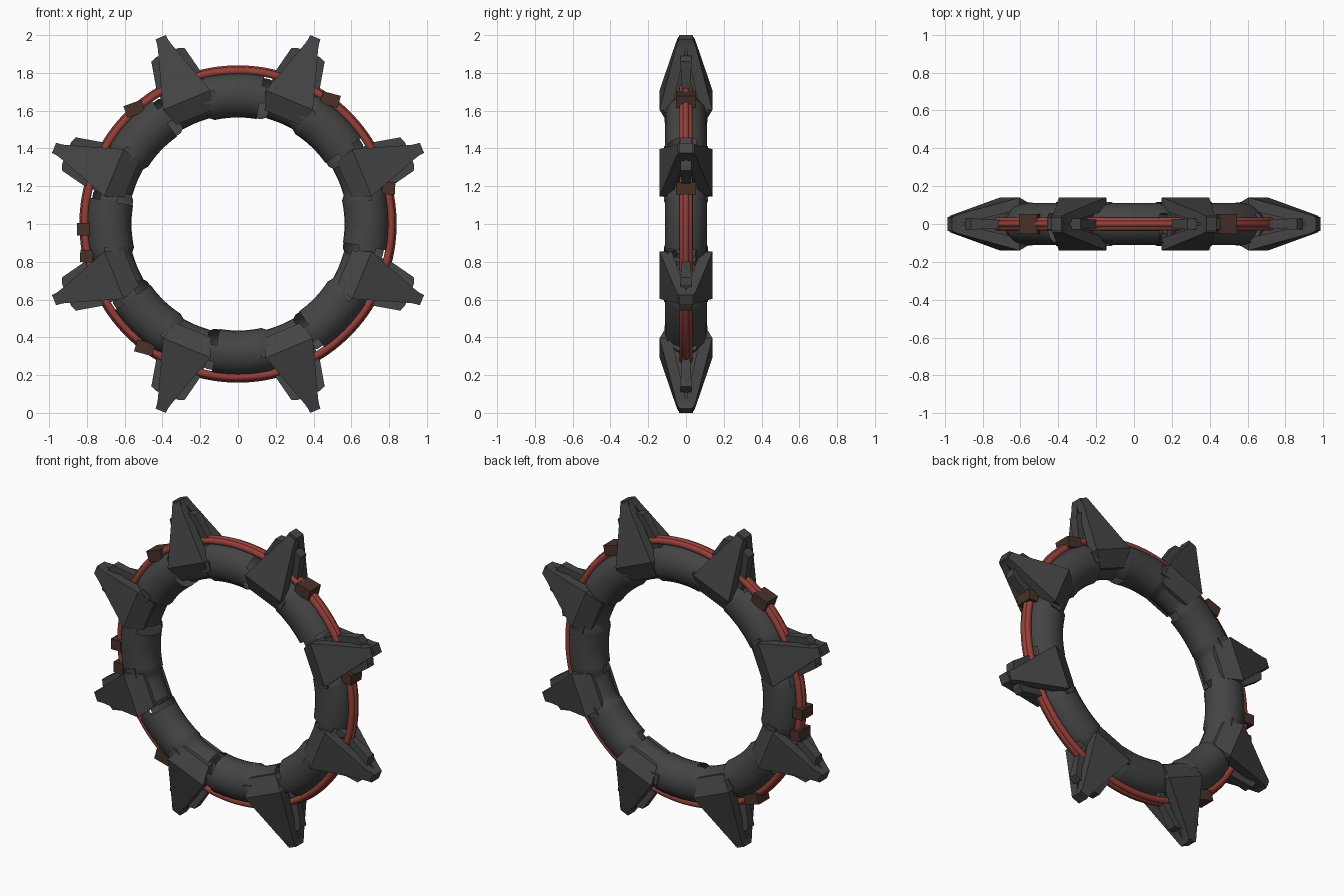
import bpy, bmesh
from math import sin, cos, pi, radians, degrees
from mathutils import Matrix

cube = bpy.data.objects.get("Cube")
if cube:
    bpy.data.objects.remove(cube, do_unlink=True)


def material(name, rgb):
    m = bpy.data.materials.new(name)
    m.use_nodes = True
    m.diffuse_color = (*rgb, 1)
    node = m.node_tree.nodes["Principled BSDF"]
    node.inputs["Base Color"].default_value = (*rgb, 1)
    node.inputs["Roughness"].default_value = 0.8
    return m


IRON = material("dark iron", (0.058, 0.058, 0.058))
RED = material("red cable", (0.30, 0.05, 0.04))
BROWN = material("brown clip", (0.064, 0.031, 0.022))
SPIKES = [22.5 + 45 * i for i in range(8)]


def finish(bm, name, mat, matrix=Matrix.Translation((0, 0, 1)), smooth=False):
    bmesh.ops.recalc_face_normals(bm, faces=bm.faces)
    mesh = bpy.data.meshes.new(name)
    bm.to_mesh(mesh)
    bm.free()
    mesh.materials.append(mat)
    for p in mesh.polygons:
        p.use_smooth = smooth
    ob = bpy.data.objects.new(name, mesh)
    ob.matrix_world = matrix
    bpy.context.collection.objects.link(ob)


def placed(angle):
    """Local x points outward from the hub, y is depth, z runs along the rim."""
    return Matrix.Translation((0, 0, 1)) @ Matrix.Rotation(-radians(angle), 4, 'Y')


def add_loft(bm, sections):
    """Join box sections (x, y0, y1, z0, z1) into one closed solid."""
    rings = [[bm.verts.new(c) for c in ((x, y0, z0), (x, y1, z0), (x, y1, z1), (x, y0, z1))]
             for x, y0, y1, z0, z1 in sections]
    for a, b in zip(rings, rings[1:]):
        for i in range(4):
            j = (i + 1) % 4
            bm.faces.new((a[i], a[j], b[j], b[i]))
    bm.faces.new(rings[0])
    bm.faces.new(rings[-1])


def add_torus(bm, major, rad, depth, y=0, nu=144, nv=24, radius_at=None, skip=None):
    grid = []
    for i in range(nu):
        a = 2 * pi * i / nu
        k = radius_at(degrees(a)) if radius_at else 1
        row = []
        for j in range(nv):
            b = 2 * pi * j / nv
            r = major - rad * k * cos(b)
            row.append(bm.verts.new((r * cos(a), y - depth * k * sin(b), r * sin(a))))
        grid.append(row)
    for i in range(nu):
        for j in range(nv):
            if skip and skip(360 * (i + .5) / nu, 360 * (j + .5) / nv):
                continue
            p, q, n = (i + 1) % nu, (j + 1) % nv, grid
            bm.faces.new((n[i][j], n[p][j], n[p][q], n[i][q]))


# Hollow rim, narrower under each spike, with slots inside and outside next to each spike
def offset(a):
    return (a % 45) - 22.5


def rim_size(a):
    return 0.87 if abs(offset(a)) < 8 else 1


def slot(a, b):
    return 7.5 < offset(a) < 12.5 and (b < 75 or b > 345 or 120 < b < 210)


bm = bmesh.new()
add_torus(bm, 0.682, 0.118, 0.11, radius_at=rim_size, skip=slot)
finish(bm, "rim", IRON, smooth=True)

# Bundle of three cables around the rim
for name, major, y in (("front_cable", 0.811, -0.018), ("back_cable", 0.811, 0.018),
                       ("middle_cable", 0.82, 0)):
    bm = bmesh.new()
    add_torus(bm, major, 0.02, 0.018, y, nv=10)
    finish(bm, name, RED, smooth=True)

# Spikes: two outer plates with sloped skirts over a core, a blunt cap and side fins
for i, angle in enumerate(SPIKES):
    steep = abs(sin(radians(angle))) > 0.7
    tip = 1.07 if steep else 1.054
    bm = bmesh.new()
    for s in (-1, 1):
        add_loft(bm, [(0.61, s * .05, s * .092, -.10, .10),
                      (0.71, s * .075, s * .14, -.135, .135),
                      (tip - .05, s * .002, s * .055, -.037, .037),
                      (tip - .01, s * .002, s * .042, -.028, .028)])
    add_loft(bm, [(0.70, -.10, .10, -.10, .10), (tip - .03, -.03, .03, -.025, .025)])
    add_loft(bm, [(tip - .05, -.04, .04, -.034, .034), (tip, -.036, .036, -.029, .029)])
    finish(bm, f"spike_{i + 1}", IRON, placed(angle))

    bm = bmesh.new()
    for s in (-1, 1):
        add_loft(bm, [(0.72, -.022, .022, s * .04, s * .125),
                      (0.83, -.022, .022, s * .04, s * .125),
                      (0.97, -.03, .03, s * .03, s * .095),
                      (0.982, -.03, .03, s * .03, s * .06)])
    finish(bm, f"side_fins_{i + 1}", IRON, placed(angle))

    # Small clamp tabs on both faces of the rim
    bm = bmesh.new()
    for s in (-1, 1):
        add_loft(bm, [(0.655, s * .09, s * .114, -.03, .03), (0.72, s * .09, s * .116, -.03, .03)])
    finish(bm, f"clamp_tabs_{i + 1}", IRON, placed(angle - 10))

# Clips gripping the cables: position around the rim and tilt
for i, (angle, tilt) in enumerate(((132, -20), (53.5, 15), (13.4, 3), (182, 0), (192, 3), (233, 15))):
    bm = bmesh.new()
    w = 0.05 if abs(sin(radians(angle))) > 0.7 else 0.034
    add_loft(bm, [(-w, -.054, .054, -.033, .033), (w, -.054, .054, -.033, .033)])
    r = 0.82
    spot = Matrix.Translation((r * cos(radians(angle)), 0, 1 + r * sin(radians(angle))))
    finish(bm, f"cable_clip_{i + 1}", BROWN, spot @ Matrix.Rotation(radians(tilt), 4, 'Y'))
